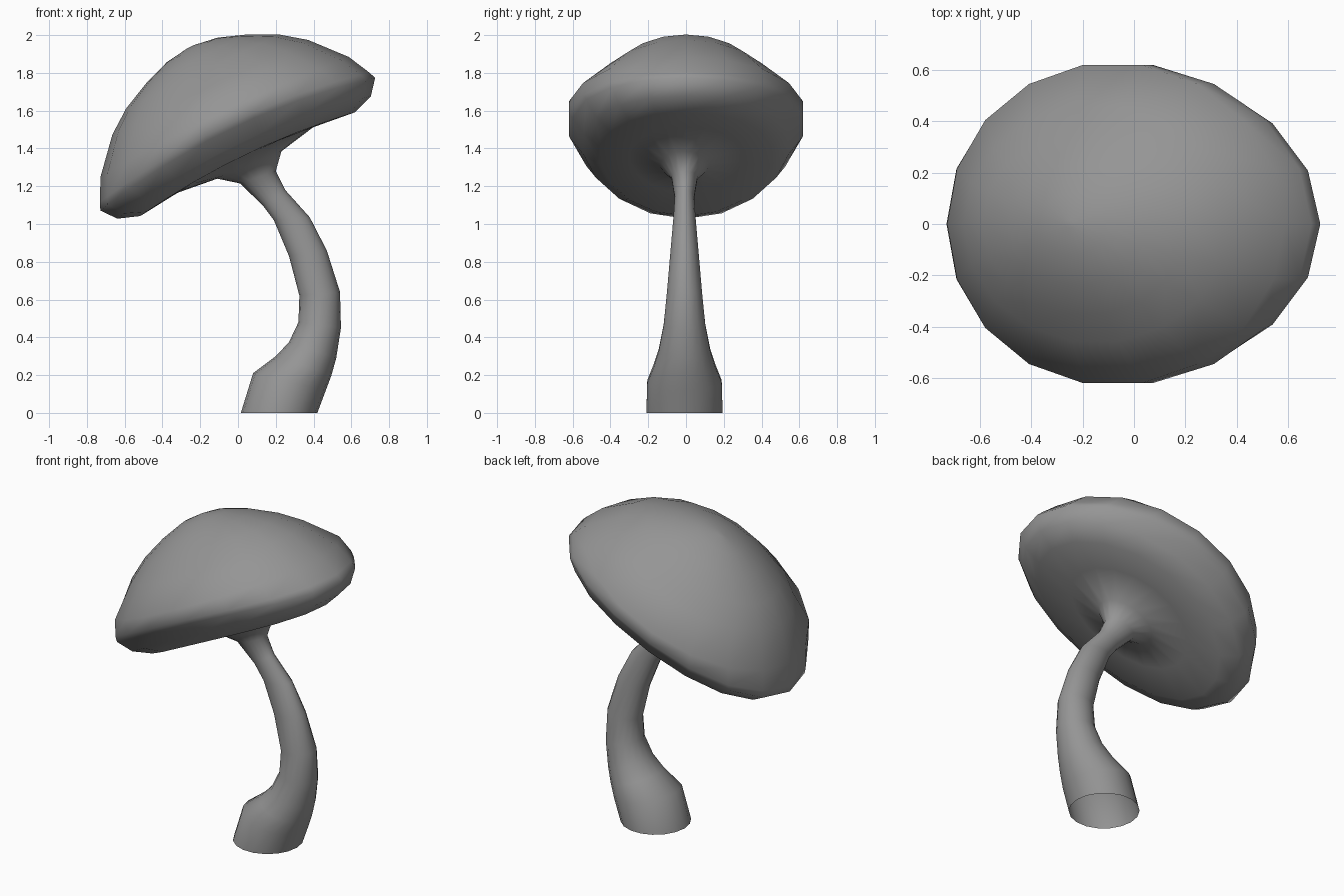
import bpy, bmesh
from math import sin, cos, pi, radians
from mathutils import Vector

if "Cube" in bpy.data.objects:
    bpy.data.objects.remove(bpy.data.objects["Cube"], do_unlink=True)

SIDES = 18

grey = bpy.data.materials.new("plain_grey")
grey.use_nodes = True
colour = (0.3, 0.3, 0.3, 1)
grey.diffuse_color = colour
grey.node_tree.nodes["Principled BSDF"].inputs["Base Color"].default_value = colour

ANGLES = [2 * pi * i / SIDES for i in range(SIDES)]


def oval(mid, half, depth, lift=Vector()):
    """Points of an oval ring; lift raises its front and back sides."""
    return [mid + half * cos(a) + Vector((0, depth * sin(a), 0)) + lift * sin(a) ** 2
            for a in ANGLES]


# Stem: curved and tapering, open at the base, flaring out under the cap
# left x, left z, right x, right z, y radius
stem = [
    (0.015, 0, 0.42, 0, 0.205),
    (0.08, 0.21, 0.465, 0.12, 0.2),
    (0.20, 0.30, 0.495, 0.20, 0.165),
    (0.27, 0.375, 0.52, 0.29, 0.138),
    (0.32, 0.48, 0.545, 0.45, 0.112),
    (0.325, 0.62, 0.54, 0.64, 0.095),
    (0.27, 0.83, 0.47, 0.86, 0.076),
    (0.19, 1.02, 0.38, 1.035, 0.06),
    (0.13, 1.10, 0.25, 1.18, 0.052),
    (0.01, 1.215, 0.20, 1.28, 0.07),
    (-0.11, 1.24, 0.23, 1.385, 0.13),
]
rings = []
for lx, lz, rx, rz, depth in stem:
    left, right = Vector((lx, -0.008, lz)), Vector((rx, -0.008, rz))
    rings.append(oval((left + right) / 2, (right - left) / 2, depth))

# Cap: tilted oval dome, rim raised a little at the front and back
# long radius, y radius, height along the tilted axis, side lift
cap = [
    (0.40, 0.30, -0.09, 0.02),
    (0.63, 0.46, -0.115, 0.05),
    (0.745, 0.55, -0.075, 0.08),
    (0.808, 0.61, 0.003, 0.09),
    (0.79, 0.63, 0.045, 0.075),
    (0.73, 0.63, 0.163, 0.03),
    (0.575, 0.465, 0.338, 0),
    (0.45, 0.355, 0.43, 0),
    (0.295, 0.24, 0.505, 0),
    (0.15, 0.12, 0.557, 0),
    (0.02, 0.016, 0.576, 0),
]
tilt = radians(25.8)
along = Vector((cos(tilt), 0, sin(tilt)))
up = Vector((-sin(tilt), 0, cos(tilt)))
centre = Vector((0, 0, 1.42))
for radius, depth, height, lift in cap:
    rings.append(oval(centre + up * height, along * radius, depth, up * lift))

# Skin all rings into one smooth surface, closed only at the crown
bm = bmesh.new()
loops = [[bm.verts.new(point) for point in ring] for ring in rings]
for low, high in zip(loops, loops[1:]):
    for i in range(SIDES):
        j = (i + 1) % SIDES
        bm.faces.new((low[i], low[j], high[j], high[i]))
bm.faces.new(loops[-1])
for face in bm.faces:
    face.smooth = True

mesh = bpy.data.meshes.new("mushroom_stem_and_cap")
bm.to_mesh(mesh)
bm.free()
mesh.materials.append(grey)
mushroom = bpy.data.objects.new("mushroom_stem_and_cap", mesh)
bpy.context.collection.objects.link(mushroom)
